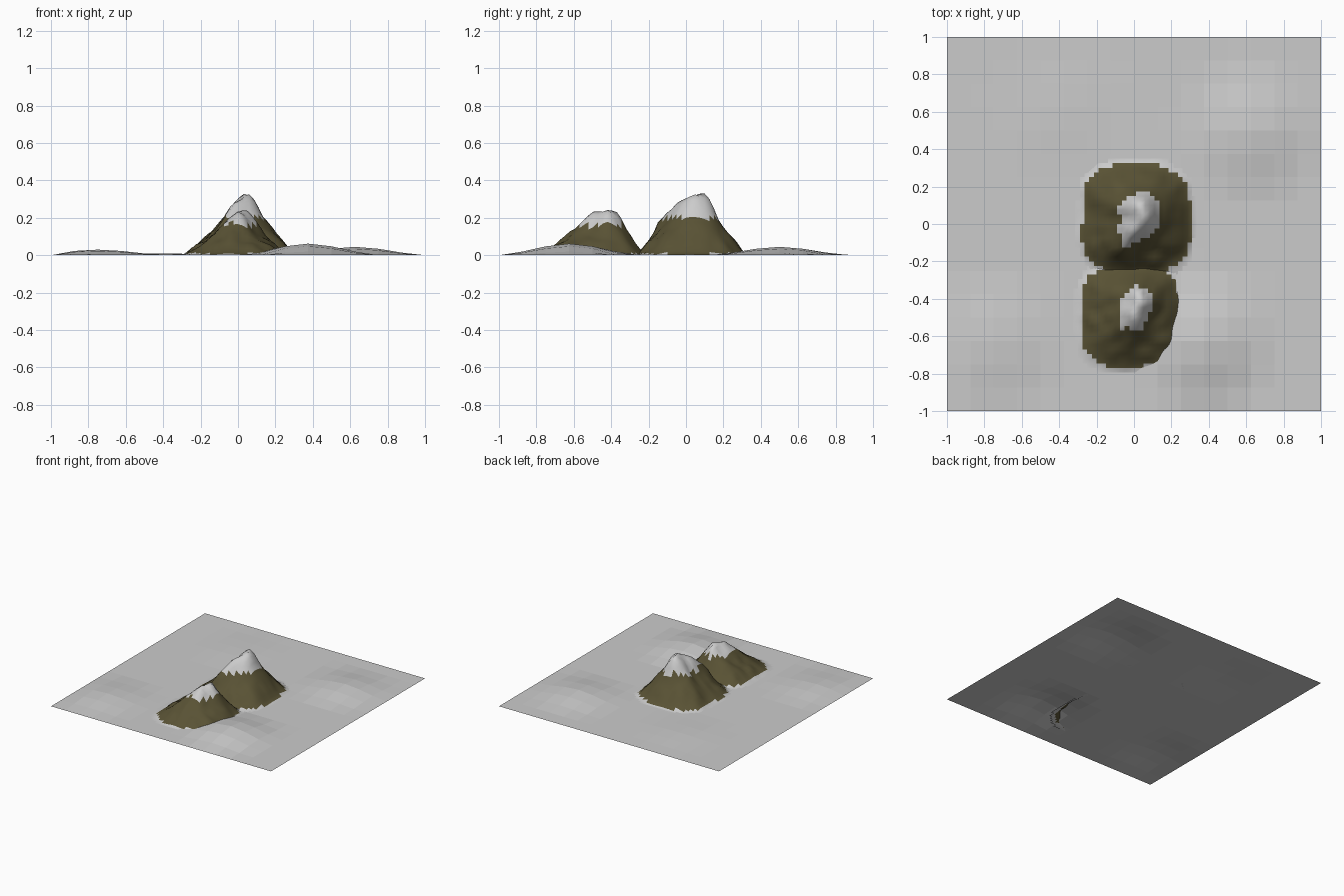
import bpy, bmesh, math
from mathutils import Vector, noise

if "Cube" in bpy.data.objects:
    bpy.data.objects.remove(bpy.data.objects["Cube"])

earth = bpy.data.materials.new("brown_earth")
earth.diffuse_color = (0.10, 0.085, 0.035, 1)
earth.use_nodes = True
earth.node_tree.nodes["Principled BSDF"].inputs["Base Color"].default_value = earth.diffuse_color
snow = bpy.data.materials.new("grey_snow")
snow.diffuse_color = (0.8, 0.8, 0.8, 1)
snow.use_nodes = True
snow.node_tree.nodes["Principled BSDF"].inputs["Base Color"].default_value = snow.diffuse_color

SLOPE = [(0, 1), (0.15, 0.86), (0.3, 0.61), (0.5, 0.4), (0.7, 0.22), (0.88, 0.06), (1, 0)]


def lerp_table(table, u):
    for (a, p), (b, q) in zip(table, table[1:]):
        if u <= b:
            return p + (q - p) * (u - a) / (b - a)
    return table[-1][1]


def finish(bm, name, smooth):
    mesh = bpy.data.meshes.new(name)
    for f in bm.faces:
        f.smooth = smooth
    bm.to_mesh(mesh)
    bm.free()
    ob = bpy.data.objects.new(name, mesh)
    bpy.context.collection.objects.link(ob)
    return ob


def ridge_height(x, y, ridge, room):
    """Highest slope falling from any ridge segment to the foot."""
    best = 0
    p = Vector((x, y))
    for (ax, ay, az), (bx, by, bz) in zip(ridge, ridge[1:]):
        a, d = Vector((ax, ay)), Vector((bx - ax, by - ay))
        t = min(1, max(0, (p - a).dot(d) / d.length_squared))
        dist = (p - a - d * t).length
        best = max(best, (az + (bz - az) * t) * lerp_table(SLOPE, dist / (dist + room)))
    return best


def mountain(name, cx, cy, rx, ry, ridge, snow_line, seed):
    bm = bmesh.new()
    bmesh.ops.create_grid(bm, x_segments=28, y_segments=28, size=0.35)
    for v in bm.verts:
        x, y = v.co.x + cx, v.co.y + cy
        # rounded-square foot with a ragged outline
        r = math.hypot(v.co.x, v.co.y)
        s = ((abs(v.co.x) / rx) ** 3 + (abs(v.co.y) / ry) ** 3) ** (1 / 3)
        n = noise.noise(Vector((x * 9, y * 9, seed)))
        edge = (r / s if s > 0 else rx) * (1 + 0.05 * n)
        room = edge - r
        z = 0
        if room > 0:
            z = ridge_height(x, y, ridge, room)
            z += 0.025 * noise.noise(Vector((x * 14, y * 14, seed + 5))) * min(1, room / 0.1) * min(1, (0.36 - z) / 0.2)
        v.co = (x, y, max(z, 0))
    bmesh.ops.delete(bm, geom=[f for f in bm.faces if all(v.co.z < 1e-5 for v in f.verts)],
                     context='FACES')
    # snowy cap and grey skirt around the brown slopes
    for f in bm.faces:
        c = f.calc_center_median()
        z = c.z + 0.02 * noise.noise(Vector((c.x * 20, c.y * 20, seed + 9)))
        f.material_index = 1 if z > snow_line or c.z < 0.009 else 0
    for v in bm.verts:
        v.co.z += 0.0005
    ob = finish(bm, name, True)
    ob.data.materials.append(earth)
    ob.data.materials.append(snow)


# ground sheet with low faceted hills
HILLS = [(0.375, -0.625, 0.062), (0.625, 0.5, 0.045), (-0.75, -0.625, 0.03), (-0.4, 0.6, 0.01)]
bm = bmesh.new()
bmesh.ops.create_grid(bm, x_segments=16, y_segments=16, size=1)
for v in bm.verts:
    for hx, hy, h in HILLS:
        t = max(0, 1 - math.hypot(v.co.x - hx, v.co.y - hy) / 0.4)
        v.co.z += h * t * t * (3 - 2 * t)
    if max(abs(v.co.x), abs(v.co.y)) > 0.99:
        v.co.z = 0
finish(bm, "ground", False)

# tall rear peak
mountain("rear_mountain", 0.01, 0.025, 0.31, 0.305,
         [(0.03, 0.1, 0.335), (0.055, 0.04, 0.335), (0.0, -0.03, 0.29),
          (-0.04, -0.08, 0.24), (-0.07, -0.13, 0.19)], 0.2, 3.3)

# lower front peak with a stepped ridge
mountain("front_mountain", -0.025, -0.495, 0.285, 0.285,
         [(0.02, -0.37, 0.245), (0.04, -0.41, 0.258), (0.0, -0.45, 0.215),
          (0.0, -0.49, 0.235), (-0.03, -0.54, 0.2), (-0.04, -0.58, 0.165)], 0.165, 7.7)
